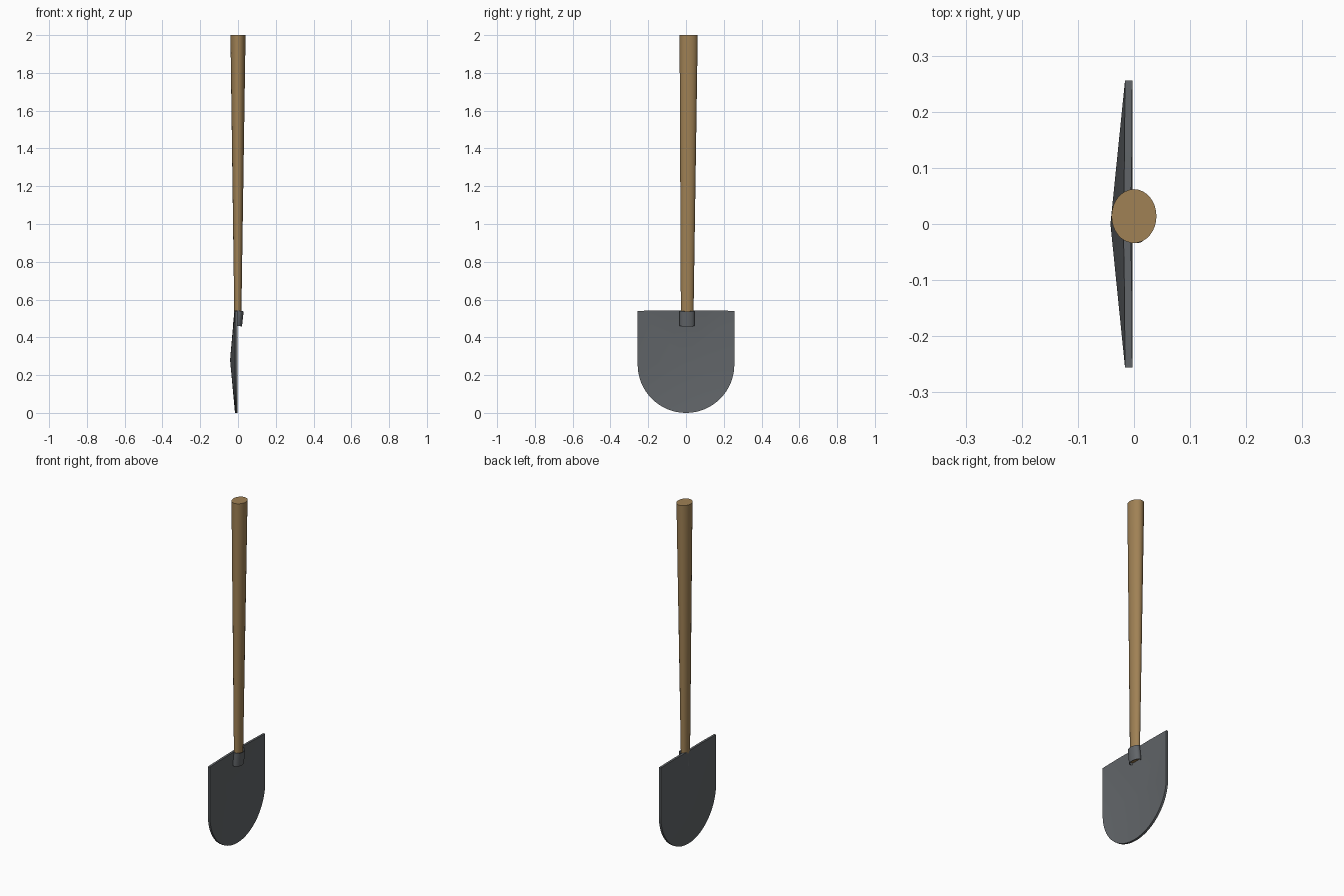
import bpy, bmesh, math

if "Cube" in bpy.data.objects:
    bpy.data.objects.remove(bpy.data.objects["Cube"])


def material(name, rgb):
    m = bpy.data.materials.new(name)
    m.diffuse_color = (*rgb, 1)
    m.use_nodes = True
    m.node_tree.nodes["Principled BSDF"].inputs["Base Color"].default_value = m.diffuse_color
    return m


wood = material("wood", (0.35, 0.22, 0.09))
steel = material("steel", (0.12, 0.13, 0.14))


def finish(bm, name, mat, angle):
    bmesh.ops.recalc_face_normals(bm, faces=bm.faces)
    me = bpy.data.meshes.new(name)
    bm.to_mesh(me)
    bm.free()
    ob = bpy.data.objects.new(name, me)
    bpy.context.collection.objects.link(ob)
    me.materials.append(mat)
    bpy.ops.object.select_all(action='DESELECT')
    ob.select_set(True)
    bpy.context.view_layer.objects.active = ob
    bpy.ops.object.shade_smooth_by_angle(angle=math.radians(angle))
    return ob


def ring(bm, cx, cy, cz, rx, ry, tilt=0.0, n=32):
    """Elliptical ring, sloping down towards +x by the tilt."""
    out = []
    for i in range(n):
        a = math.tau * i / n
        dx = rx * math.cos(a)
        out.append(bm.verts.new((cx + dx, cy + ry * math.sin(a), cz - tilt * dx)))
    return out


def bridge(bm, a, b):
    n = len(a)
    for i in range(n):
        j = (i + 1) % n
        bm.faces.new((a[i], a[j], b[j], b[i]))


# Tapered oval wooden handle
bm = bmesh.new()
low = ring(bm, -0.001, 0.006, 0.47, 0.018, 0.033)
high = ring(bm, 0.0, 0.014, 2.0, 0.04, 0.048)
bridge(bm, low, high)
bm.faces.new(low)
bm.faces.new(high)
finish(bm, "handle", wood, 40)

# Tilted open socket holding the handle
bm = bmesh.new()
tilt = 0.15
wall = 0.003
rings = []
for x, z, cut in [(-0.003, 0.461, 0), (0.006, 0.541, 0), (0.006, 0.541, wall), (-0.003, 0.461, wall)]:
    rings.append(ring(bm, x, 0.006, z, 0.024 - cut, 0.04 - cut, tilt))
for k in range(4):
    bridge(bm, rings[k], rings[(k + 1) % 4])
finish(bm, "socket", steel, 40)

# Dished blade: rounded outline with its middle pushed back to a shallow point
R = 0.256
rim = [(0.0, R * math.cos(t), R + R * math.sin(t))
       for t in (math.pi + math.pi * i / 32 for i in range(33))]
rim += [(0.0, R, 0.28), (0.0, R, 0.54), (-0.001, 0.12, 0.543), (-0.003, 0.0, 0.543),
        (-0.001, -0.12, 0.543), (0.0, -R, 0.54), (0.0, -R, 0.28)]
bm = bmesh.new()
layers = []
for face_x in (-0.003, -0.016):
    loop = [bm.verts.new((face_x + x, y, z)) for x, y, z in rim]
    centre = bm.verts.new((face_x - 0.026, 0.0, 0.28))
    for i in range(len(loop)):
        bm.faces.new((loop[i], loop[(i + 1) % len(loop)], centre))
    layers.append(loop)
bridge(bm, *layers)
finish(bm, "blade", steel, 30)
